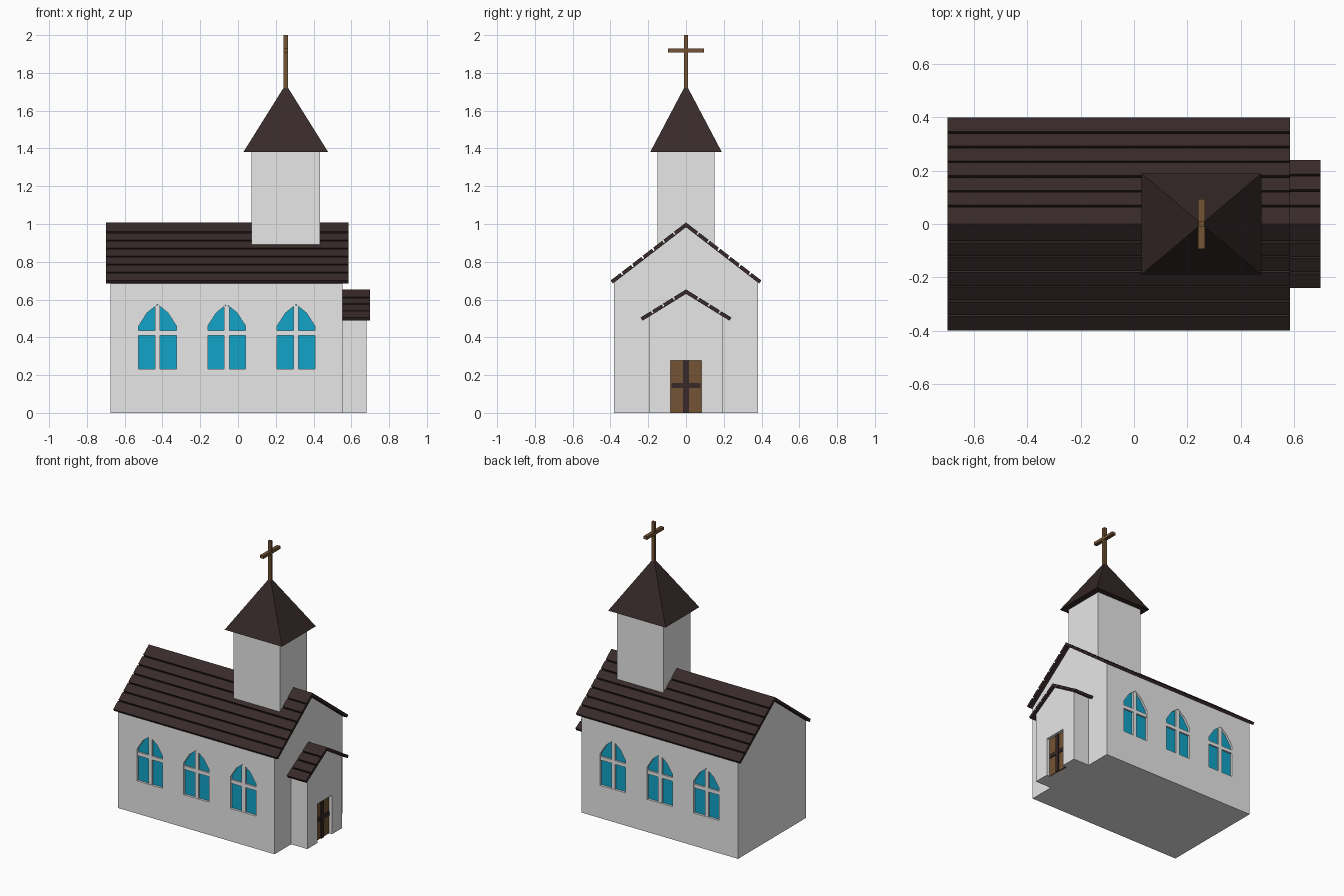
import bpy, bmesh, math
from mathutils import Vector

if "Cube" in bpy.data.objects:
    bpy.data.objects.remove(bpy.data.objects["Cube"])


def material(name, rgb):
    m = bpy.data.materials.new(name)
    m.diffuse_color = (*rgb, 1)
    m.use_nodes = True
    m.node_tree.nodes["Principled BSDF"].inputs["Base Color"].default_value = m.diffuse_color
    return m


WALL = material("wall_white", (0.8, 0.8, 0.8))
ROOF = material("roof_dark_brown", (0.038, 0.022, 0.022))
WOOD = material("wood_brown", (0.17, 0.087, 0.034))
GLASS = material("glass_blue", (0.006, 0.37, 0.58))


def prism(name, profile, axis, a, b, mat):
    """Extrude a profile along X (points are y,z) or Y (points are x,z)."""
    place = (lambda p, t: (t, p[0], p[1])) if axis == "X" else (lambda p, t: (p[0], t, p[1]))
    bm = bmesh.new()
    face = bm.faces.new([bm.verts.new(place(p, a)) for p in profile])
    ext = bmesh.ops.extrude_face_region(bm, geom=[face])
    shift = Vector((b - a, 0, 0) if axis == "X" else (0, b - a, 0))
    bmesh.ops.translate(bm, vec=shift, verts=[v for v in ext["geom"] if isinstance(v, bmesh.types.BMVert)])
    bmesh.ops.recalc_face_normals(bm, faces=bm.faces)
    mesh = bpy.data.meshes.new(name)
    bm.to_mesh(mesh)
    bm.free()
    mesh.materials.append(mat)
    obj = bpy.data.objects.new(name, mesh)
    bpy.context.collection.objects.link(obj)
    return obj


def box(name, x, y, z, mat):
    return prism(name, [(y[0], z[0]), (y[1], z[0]), (y[1], z[1]), (y[0], z[1])], "X", x[0], x[1], mat)


def cut(target, cutter):
    mod = target.modifiers.new("cut", "BOOLEAN")
    mod.operation, mod.solver, mod.object = "DIFFERENCE", "EXACT", cutter
    bpy.context.view_layer.objects.active = target
    bpy.ops.object.modifier_apply(modifier=mod.name)
    bpy.data.objects.remove(cutter)


def gable(half, eave, apex):
    return [(-half, 0), (half, 0), (half, eave), (0, apex), (-half, eave)]


def plank_roof(name, x0, x1, half, eave, apex, boards, thick=0.02, groove=0.009):
    """Gabled roof whose slopes are planks divided by narrow grooves."""
    slope = math.atan2(apex - eave, half)
    length = math.hypot(half, apex - eave)

    def at(s, t):  # s along the slope from the ridge, t above the underside
        return (s * math.cos(slope) + t * math.sin(slope),
                apex - s * math.sin(slope) + t * math.cos(slope))

    top = [(0, apex + thick / math.cos(slope))]
    for i in range(1, boards):
        s = length * i / boards
        a, b = s - groove / 2, s + groove / 2
        top += [at(a, thick), at(a, 0.005), at(b, 0.005), at(b, thick)]
    right = top + [at(length, thick), at(length, 0)]
    left = [(-y, z) for y, z in reversed(right[1:])]
    return prism(name, right + [(0, apex)] + left, "X", x0, x1, ROOF)


# Nave and porch walls
nave = prism("nave_walls", gable(0.38, 0.692, 0.985), "X", -0.675, 0.553, WALL)
porch = prism("porch_walls", gable(0.194, 0.512, 0.632), "X", 0.54, 0.68, WALL)

# Plank roofs
plank_roof("nave_roof", -0.70, 0.585, 0.387, 0.685, 0.983, 7)
plank_roof("porch_roof", 0.55, 0.70, 0.23, 0.488, 0.63, 4)

# Pointed windows, recessed on both long sides, with cross bars
for side in (-1, 1):
    outer, inner = side * 0.38, side * 0.36
    for i, cx in enumerate((-0.426, -0.06, 0.307)):
        arch = [(-0.1, 0.232), (0.1, 0.232), (0.1, 0.46), (0.055, 0.53),
                (0, 0.574), (-0.055, 0.53), (-0.1, 0.46)]
        arch = [(cx + x, z) for x, z in arch]
        cut(nave, prism("cutter", arch, "Y", side * 0.40, inner, WALL))
        tag = f"{'front' if side < 0 else 'back'}_{i + 1}"
        prism("window_glass_" + tag, arch, "Y", side * 0.358, side * 0.364, GLASS)
        post = [(-0.014, 0.232), (0.014, 0.232), (0.014, 0.562), (0, 0.573), (-0.014, 0.562)]
        prism("window_post_" + tag, [(cx + x, z) for x, z in post], "Y",
              inner, side * 0.377, WALL)
        box("window_crossbar_" + tag, (cx - 0.1, cx + 0.1),
            sorted((inner, side * 0.376)), (0.41, 0.436), WALL)

# Recessed door with dark bands
cut(porch, box("cutter", (0.65, 0.75), (-0.082, 0.082), (-0.1, 0.277), WALL))
box("door", (0.645, 0.657), (-0.082, 0.082), (0, 0.277), WOOD)
box("door_upright_band", (0.655, 0.664), (-0.015, 0.015), (0, 0.277), ROOF)
box("door_cross_band", (0.655, 0.663), (-0.078, 0.078), (0.132, 0.158), ROOF)

# Tower and pyramid spire
CX = 0.253
box("tower", (0.072, 0.435), (-0.152, 0.152), (0.8, 1.39), WALL)
bm = bmesh.new()
base = [bm.verts.new((CX + sx * 0.225, sy * 0.19, 1.38)) for sx, sy in ((-1, -1), (1, -1), (1, 1), (-1, 1))]
tip = bm.verts.new((CX, 0, 1.74))
bm.faces.new(base[::-1])
for i in range(4):
    bm.faces.new((base[i], base[(i + 1) % 4], tip))
mesh = bpy.data.meshes.new("spire")
bm.to_mesh(mesh)
bm.free()
mesh.materials.append(ROOF)
bpy.context.collection.objects.link(bpy.data.objects.new("spire", mesh))

# Cross on the spire
box("cross_upright", (CX - 0.012, CX + 0.012), (-0.01, 0.01), (1.70, 2.0), WOOD)
box("cross_arm", (CX - 0.013, CX + 0.013), (-0.094, 0.094), (1.909, 1.93), WOOD)
